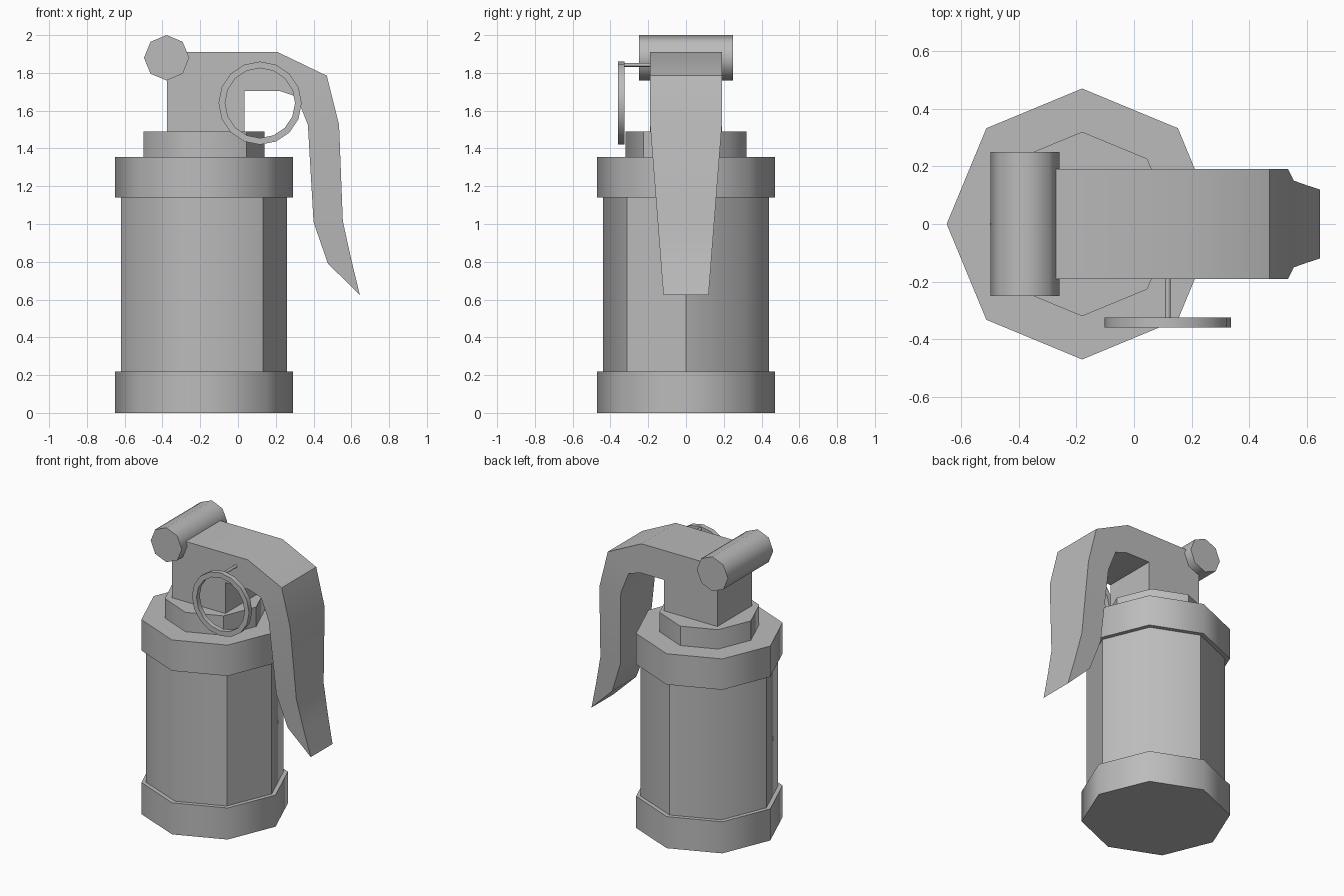
import bpy, bmesh, math
from mathutils import Matrix, Vector

cube = bpy.data.objects.get("Cube")
if cube:
    bpy.data.objects.remove(cube)

AXIS_X = -0.18          # centre line of the canister
HALF = 0.19             # half width of the head and lever

grey = bpy.data.materials.new("plain grey")
grey.use_nodes = True
colour = (0.5, 0.5, 0.5, 1)
grey.diffuse_color = colour
grey.node_tree.nodes["Principled BSDF"].inputs["Base Color"].default_value = colour


def finish(name, bm, creases=(), limit=47):
    """Smooth the surface, keeping steep edges and chosen upright creases sharp."""
    bmesh.ops.recalc_face_normals(bm, faces=bm.faces)
    for face in bm.faces:
        face.smooth = True
    for edge in bm.edges:
        edge.smooth = edge.calc_face_angle(0) < math.radians(limit)
        a, b = (v.co for v in edge.verts)
        if abs(a.z - b.z) > 0.05:
            angle = round(math.degrees(math.atan2(a.y, a.x - AXIS_X))) % 360
            if angle in creases:
                edge.smooth = False
    mesh = bpy.data.meshes.new(name)
    bm.to_mesh(mesh)
    bm.free()
    mesh.materials.append(grey)
    obj = bpy.data.objects.new(name, mesh)
    bpy.context.collection.objects.link(obj)
    return obj


def prism(name, radius, length, centre, sides=8, along_y=False, creases=()):
    turn = Matrix.Rotation(math.pi / 2, 4, "X") if along_y else Matrix()
    bm = bmesh.new()
    bmesh.ops.create_cone(bm, cap_ends=True, segments=sides, radius1=radius,
                          radius2=radius, depth=length,
                          matrix=Matrix.Translation(centre) @ turn)
    return finish(name, bm, creases)


# Canister: two bands, body and neck stacked on one centre line
PANEL_EDGES = (0, 90, 180, 315)
for name, radius, low, high, creases in (
        ("bottom_band", 0.47, 0, 0.22, ()),
        ("canister_body", 0.44, 0.22, 1.14, PANEL_EDGES),
        ("top_band", 0.47, 1.14, 1.355, ()),
        ("neck", 0.32, 1.355, 1.49, PANEL_EDGES)):
    prism(name, radius, high - low, (AXIS_X, 0, (low + high) / 2), creases=creases)

# Head and safety lever: one side profile, widened and tapered toward the tip
outer = [(-0.375, 1.49), (-0.375, 1.91), (0.21, 1.91), (0.47, 1.785),
         (0.535, 1.525), (0.555, 1.015), (0.6, 0.81), (0.645, 0.625)]
inner = [(0.476, 0.79), (0.4, 1.01), (0.37, 1.525), (0.31, 1.675),
         (0.217, 1.705), (0.035, 1.705), (0.035, 1.49)]
bm = bmesh.new()
verts = [bm.verts.new((x, -HALF, z)) for x, z in outer + inner]
bm.faces.new(verts)
rungs = [(4, 10), (5, 9), (6, 8)]
for a, b in rungs:
    bmesh.ops.connect_verts(bm, verts=[verts[a], verts[b]])
extruded = bmesh.ops.extrude_face_region(bm, geom=bm.faces[:])["geom"]
for v in extruded:
    if isinstance(v, bmesh.types.BMVert):
        v.co.y = HALF
for v in bm.verts:
    if v.co.x > 0.3 and v.co.z < 1.53:
        v.co.y *= 1 - 0.37 * (1.525 - v.co.z) / 0.9
finish("head_and_lever", bm)

# Hinge roller across the head
prism("hinge_roller", 0.12, 0.5, (-0.378, 0, 1.88), along_y=True)

# Pull ring: a flat band spun around the front-to-back axis
ring_centre = Vector((0.117, 0, 1.64))
bm = bmesh.new()
section = [bm.verts.new(ring_centre + Vector((r, y, 0)))
           for r, y in ((0.185, -0.36), (0.22, -0.36), (0.22, -0.325), (0.185, -0.325))]
edges = [bm.edges.new((section[i - 1], section[i])) for i in range(4)]
bmesh.ops.spin(bm, geom=section + edges, cent=ring_centre, axis=(0, 1, 0),
               angle=math.tau, steps=16)
bmesh.ops.remove_doubles(bm, verts=bm.verts, dist=0.001)
finish("pull_ring", bm)

# Pin joining the ring to the head
prism("ring_pin", 0.01, 0.16, (0.117, -0.26, 1.842), along_y=True)
